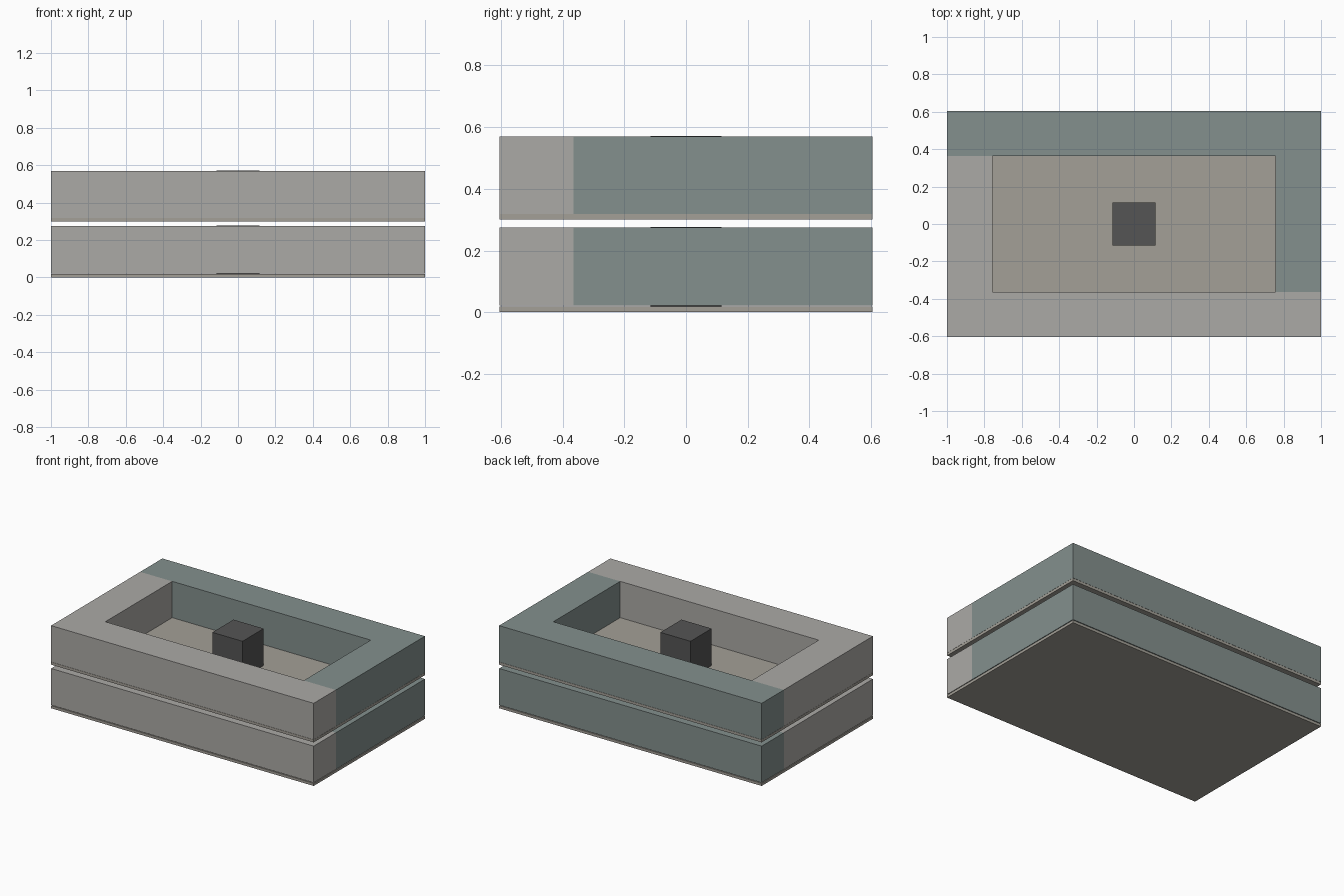
import bpy, bmesh

if "Cube" in bpy.data.objects:
    bpy.data.objects.remove(bpy.data.objects["Cube"])

X, Y = 1.0, 0.605        # outer half sizes
IX, IY = 0.756, 0.364    # inner opening half sizes
C = 0.115                # core half size


def material(name, rgb):
    m = bpy.data.materials.new(name)
    m.diffuse_color = (*rgb, 1)
    m.use_nodes = True
    m.node_tree.nodes["Principled BSDF"].inputs["Base Color"].default_value = m.diffuse_color
    return m


grey = material("warm_grey", (0.41, 0.40, 0.38))
teal = material("grey_teal", (0.23, 0.28, 0.27))
beige = material("beige_grey", (0.37, 0.35, 0.31))
dark = material("charcoal", (0.09, 0.09, 0.09))


def prism(name, outline, z0, z1, mat):
    """Extrude a flat outline from z0 to z1."""
    bm = bmesh.new()
    face = bm.faces.new([bm.verts.new((x, y, z0)) for x, y in outline])
    ext = bmesh.ops.extrude_face_region(bm, geom=[face])["geom"]
    verts = [v for v in ext if isinstance(v, bmesh.types.BMVert)]
    bmesh.ops.translate(bm, vec=(0, 0, z1 - z0), verts=verts)
    bmesh.ops.recalc_face_normals(bm, faces=bm.faces)
    me = bpy.data.meshes.new(name)
    bm.to_mesh(me)
    bm.free()
    me.materials.append(mat)
    ob = bpy.data.objects.new(name, me)
    bpy.context.collection.objects.link(ob)
    return ob


def rect(x, y):
    return [(-x, -y), (x, -y), (x, y), (-x, y)]


# L-shaped half of the frame: front bar plus left bar
half = [(-X, -Y), (X, -Y), (X, -IY), (-IX, -IY), (-IX, IY), (-X, IY)]
opposite = [(-x, -y) for x, y in half]

# Two stacked trays: slab, two frame halves, central core
for level, base, frame0, frame1, core1 in (
        ("lower", 0.0, 0.0225, 0.274, 0.277),
        ("upper", 0.30, 0.319, 0.569, 0.572)):
    slab_top = base + 0.018
    prism(level + "_slab", rect(X, Y), base, slab_top, beige)
    prism(level + "_front_left_wall", half, frame0, frame1, grey)
    prism(level + "_back_right_wall", opposite, frame0, frame1, teal)
    prism(level + "_core", rect(C, C), slab_top, core1, dark)
